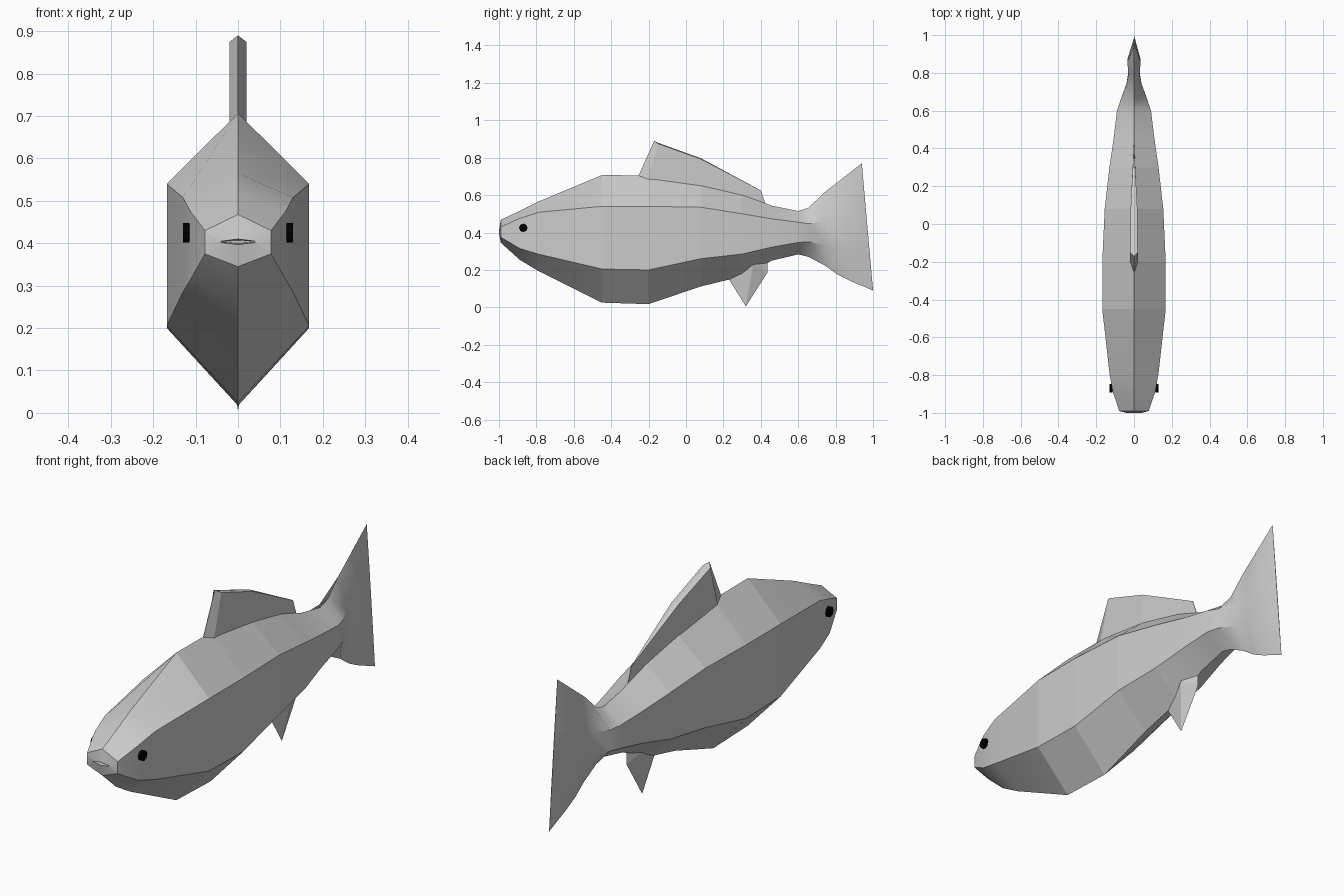
import bpy, bmesh, math
from mathutils import Vector

cube = bpy.data.objects.get("Cube")
if cube:
    bpy.data.objects.remove(cube, do_unlink=True)


def material(name, rgb):
    m = bpy.data.materials.new(name)
    m.use_nodes = True
    m.diffuse_color = (*rgb, 1)
    m.node_tree.nodes["Principled BSDF"].inputs["Base Color"].default_value = (*rgb, 1)
    return m


grey = material("pale grey", (0.6, 0.6, 0.6))
black = material("black", (0, 0, 0))


def finish(bm, name, mat):
    """Turn a bmesh into a named, flat shaded object."""
    bmesh.ops.remove_doubles(bm, verts=bm.verts, dist=0.0005)
    bmesh.ops.recalc_face_normals(bm, faces=bm.faces)
    mesh = bpy.data.meshes.new(name)
    bm.to_mesh(mesh)
    bm.free()
    mesh.materials.append(mat)
    ob = bpy.data.objects.new(name, mesh)
    bpy.context.collection.objects.link(ob)
    return ob


def loft(rings, name):
    """Join rings of points with quads and cap both ends."""
    bm = bmesh.new()
    loops = [[bm.verts.new(p) for p in ring] for ring in rings]
    n = len(loops[0])
    for a, b in zip(loops, loops[1:]):
        for i in range(n):
            j = (i + 1) % n
            bm.faces.new((a[i], a[j], b[j], b[i]))
    bm.faces.new(loops[0])
    bm.faces.new(loops[-1][::-1])
    return finish(bm, name, grey)


def hexagon(y, w, bottom, low, up, top, lean=0):
    """Six sided section; lean shifts the lower points back."""
    def at(x, z):
        return Vector((x, y + lean * (top - z) / (top - bottom), z))
    return [at(0, top), at(w, up), at(w, low), at(0, bottom), at(-w, low), at(-w, up)]


# Body and tail in one skin: y, half width, bottom, low edge, high edge, top, lean
body = loft([hexagon(*s) for s in (
    (-0.965, 0.030, 0.400, 0.403, 0.405, 0.407),   # mouth slit
    (-1.000, 0.040, 0.397, 0.402, 0.405, 0.410),   # lips
    (-0.990, 0.078, 0.345, 0.375, 0.430, 0.468),
    (-0.890, 0.112, 0.255, 0.315, 0.475, 0.515),
    (-0.790, 0.130, 0.195, 0.285, 0.508, 0.565),
    (-0.450, 0.168, 0.025, 0.205, 0.540, 0.707),
    (-0.200, 0.168, 0.017, 0.200, 0.540, 0.705),
    (0.080, 0.155, 0.112, 0.260, 0.535, 0.665),
    (0.300, 0.130, 0.165, 0.285, 0.500, 0.605),
    (0.460, 0.107, 0.250, 0.322, 0.473, 0.543),
    (0.600, 0.090, 0.283, 0.347, 0.455, 0.515),
    (0.655, 0.072, 0.270, 0.350, 0.447, 0.532),
    (0.735, 0.040, 0.222, 0.335, 0.460, 0.610, 0.01),
    (0.780, 0.030, 0.175, 0.320, 0.480, 0.645, 0.03),
    (0.850, 0.035, 0.140, 0.290, 0.530, 0.700, 0.03),
    (0.940, 0.001, 0.090, 0.300, 0.560, 0.770, 0.06),
)], "body")
body.select_set(True)
bpy.context.view_layer.objects.active = body
bpy.ops.object.shade_smooth_by_angle(angle=math.radians(30))
for p in body.data.polygons:
    if -0.45 < p.center.y < 0.3:
        p.use_smooth = False

# Back fin: a thin blade of upright slices, y of base, y of tip, half width, base, tip
blade = []
for y0, y1, w, base, tip in (
    (-0.26, -0.17, 0.001, 0.69, 0.890),
    (-0.21, -0.15, 0.020, 0.66, 0.880),
    (0.08, 0.08, 0.018, 0.62, 0.797),
    (0.43, 0.40, 0.001, 0.54, 0.625),
):
    blade.append([(w, y0, base), (w, y1, tip - w / 4), (0, y1, tip),
                  (-w, y1, tip - w / 4), (-w, y0, base)])
loft(blade, "back_fin")

# Belly fin: a faceted wedge mirrored about the middle
bm = bmesh.new()
tip, front, back, root = [bm.verts.new((0, y, z)) for y, z in (
    (0.32, 0.005), (0.22, 0.165), (0.435, 0.185), (0.435, 0.27))]
for s in (1, -1):
    side = bm.verts.new((s * 0.035, 0.36, 0.23))
    for a, b in ((front, tip), (tip, back), (back, root), (root, front)):
        bm.faces.new((a, b, side))
finish(bm, "belly_fin", grey)

# Eyes
for s, name in ((1, "left_eye"), (-1, "right_eye")):
    bpy.ops.mesh.primitive_cylinder_add(vertices=8, radius=0.023, depth=0.016,
                                        location=(s * 0.122, -0.87, 0.425),
                                        rotation=(0, math.pi / 2, 0))
    eye = bpy.context.object
    eye.name = name
    eye.data.materials.append(black)
